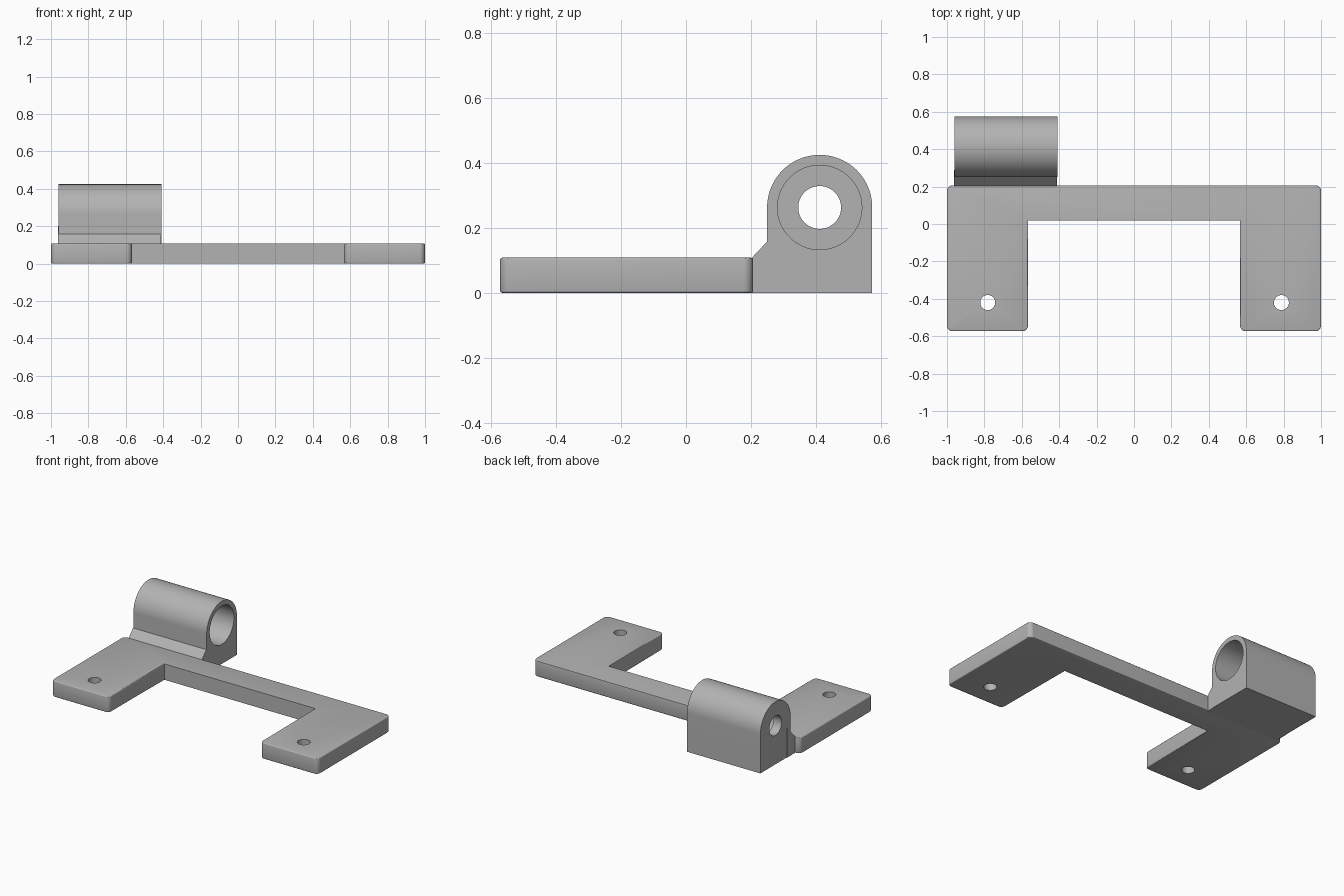
import bpy
import bmesh
from math import pi, cos, sin, radians
from mathutils import Matrix, Vector

if "Cube" in bpy.data.objects:
    bpy.data.objects.remove(bpy.data.objects["Cube"], do_unlink=True)

grey = bpy.data.materials.new("plain grey")
grey.use_nodes = True
grey.diffuse_color = (0.45, 0.45, 0.45, 1)
grey.node_tree.nodes["Principled BSDF"].inputs["Base Color"].default_value = (0.45, 0.45, 0.45, 1)


def add_object(name, bm):
    bmesh.ops.recalc_face_normals(bm, faces=bm.faces)
    mesh = bpy.data.meshes.new(name)
    bm.to_mesh(mesh)
    bm.free()
    mesh.materials.append(grey)
    obj = bpy.data.objects.new(name, mesh)
    bpy.context.collection.objects.link(obj)
    return obj


def extrude(points, offset):
    """Solid made by sweeping a closed outline along an offset."""
    bm = bmesh.new()
    face = bm.faces.new([bm.verts.new(p) for p in points])
    result = bmesh.ops.extrude_face_region(bm, geom=[face], use_keep_orig=True)
    moved = [g for g in result["geom"] if isinstance(g, bmesh.types.BMVert)]
    bmesh.ops.translate(bm, verts=moved, vec=offset)
    return bm


def rod(radius, length, matrix):
    bm = bmesh.new()
    bmesh.ops.create_cone(bm, cap_ends=True, segments=64, radius1=radius,
                          radius2=radius, depth=length, matrix=matrix)
    return add_object("hole_cutter", bm)


def finish(obj, cutters):
    """Cut the holes, remove the cutters and smooth the round faces."""
    bpy.ops.object.select_all(action="DESELECT")
    obj.select_set(True)
    bpy.context.view_layer.objects.active = obj
    for cutter in cutters:
        cutter.hide_render = True
        mod = obj.modifiers.new("hole", "BOOLEAN")
        mod.operation = "DIFFERENCE"
        mod.solver = "EXACT"
        mod.object = cutter
        bpy.ops.object.modifier_apply(modifier=mod.name)
        bpy.data.objects.remove(cutter, do_unlink=True)
    bpy.ops.object.shade_smooth_by_angle(angle=radians(30))


# U-shaped base plate with rounded outer corners
thick, back, front, notch, inner = 0.108, 0.207, -0.573, 0.02, 0.567
half = [(inner, notch), (inner, front), (1, front), (1, back)]
outline = half + [(-x, y) for x, y in reversed(half)]
bm = extrude([(x, y, 0) for x, y in outline], (0, 0, thick))
corners = [e for e in bm.edges
           if abs(e.verts[0].co.z - e.verts[1].co.z) > 0.05
           and abs(e.verts[0].co.y - notch) > 0.01]
bmesh.ops.bevel(bm, geom=corners, offset=0.03, segments=8, profile=0.5, affect="EDGES")
# Slightly softened rims everywhere but in the notch
rims = [e for e in bm.edges
        if abs(e.verts[0].co.z - e.verts[1].co.z) < 0.01
        and not all(abs(v.co.y - notch) < 0.01 for v in e.verts)]
bmesh.ops.bevel(bm, geom=rims, offset=0.006, segments=3, profile=0.5, affect="EDGES")
plate = add_object("base_plate", bm)
finish(plate, [rod(0.04, 0.5, Matrix.Translation((x, -0.42, 0))) for x in (-0.782, 0.788)])

# Hinge barrel: arched block with a stepped bore
left, right = -0.96, -0.41
mid_y, mid_z, radius = 0.412, 0.263, 0.162
arch = [(mid_y + radius * cos(pi * i / 48), mid_z + radius * sin(pi * i / 48))
        for i in range(49)]
profile = [(mid_y + radius, 0)] + arch + [(mid_y - radius, 0)]
barrel = add_object("hinge_barrel",
                    extrude([(left, y, z) for y, z in profile], (right - left, 0, 0)))
turn = Matrix.Rotation(pi / 2, 4, "Y")
wall = 0.06
bore = rod(0.13, 0.6, Matrix.Translation((left + wall + 0.3, mid_y, mid_z)) @ turn)
pin_hole = rod(0.066, 0.4, Matrix.Translation((left, mid_y, mid_z)) @ turn)
finish(barrel, [bore, pin_hole])

# Sloped gusset joining the barrel to the plate
slope = [(0.195, 0), (0.29, 0), (0.29, 0.2), (0.205, 0.11), (0.195, 0.1)]
gusset = add_object("gusset",
                    extrude([(left - 0.003, y, z) for y, z in slope],
                            (right - left, 0, 0)))
finish(gusset, [])
